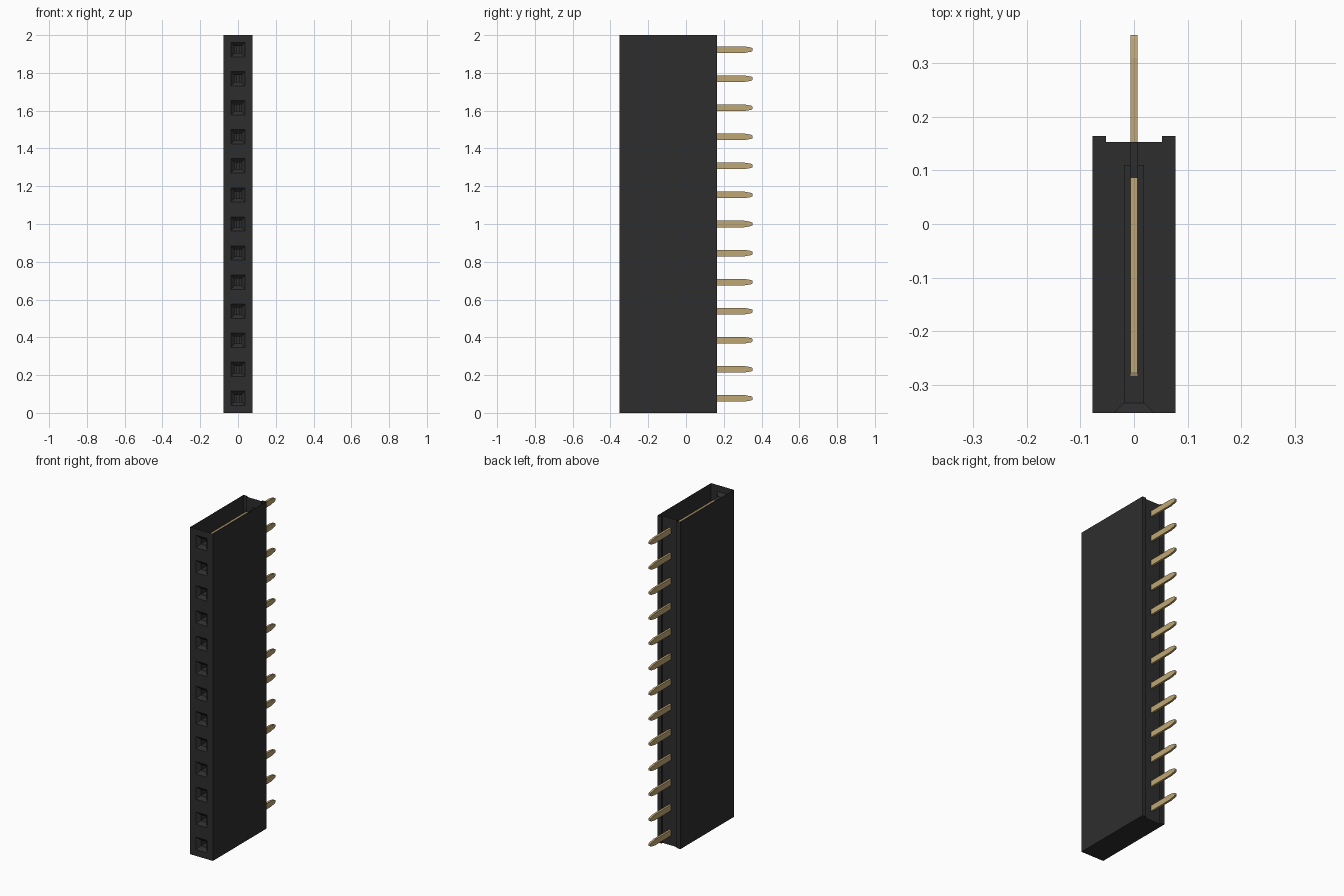
import bpy
import bmesh

cube = bpy.data.objects.get("Cube")
if cube:
    bpy.data.objects.remove(cube, do_unlink=True)

COUNT = 13
PITCH = 2.0 / COUNT
HALF = PITCH / 2
FRONT, BACK = -0.352, 0.164


def material(name, rgb):
    mat = bpy.data.materials.new(name)
    mat.use_nodes = True
    mat.diffuse_color = (*rgb, 1)
    bsdf = next(n for n in mat.node_tree.nodes if n.type == 'BSDF_PRINCIPLED')
    bsdf.inputs["Base Color"].default_value = (*rgb, 1)
    bsdf.inputs["Roughness"].default_value = 0.6
    return mat


black = material("black plastic", (0.027, 0.027, 0.027))
gold = material("gold metal", (0.53, 0.39, 0.175))


def finish(bm, name, mat):
    mesh = bpy.data.meshes.new(name)
    bm.to_mesh(mesh)
    bm.free()
    mesh.materials.append(mat)
    obj = bpy.data.objects.new(name, mesh)
    bpy.context.collection.objects.link(obj)
    return obj


def plate(bm, outline, half_x):
    """Extrude a closed (y, z) outline to both sides of x = 0."""
    left = [bm.verts.new((half_x, y, z)) for y, z in outline]
    right = [bm.verts.new((-half_x, y, z)) for y, z in outline]
    bm.faces.new(left)
    bm.faces.new(right[::-1])
    for i in range(len(outline)):
        j = (i + 1) % len(outline)
        bm.faces.new((left[j], left[i], right[i], right[j]))


centres = [HALF + i * PITCH for i in range(COUNT)]

# Housing walls: thin shell, open at the top, closed at the bottom,
# with a shallow channel along the back
profile = [(HALF, FRONT), (HALF, BACK), (0.052, BACK), (0.052, 0.153),
           (-0.052, 0.153), (-0.052, BACK), (-HALF, BACK), (-HALF, FRONT)]
bm = bmesh.new()
low = [bm.verts.new((x, y, 0)) for x, y in profile]
high = [bm.verts.new((x, y, 2)) for x, y in profile]
for i in range(len(profile) - 1):
    bm.faces.new((low[i], low[i + 1], high[i + 1], high[i]))
bm.faces.new(low[::-1])
finish(bm, "housing_walls", black)

# Front wall: one cell per contact, a funnel leading into a square tube
rings = [(HALF, FRONT), (0.038, FRONT), (0.0185, -0.333), (0.0185, 0.11)]
corners = [(-1, -1), (1, -1), (1, 1), (-1, 1)]
bm = bmesh.new()
for zc in centres:
    loops = [[bm.verts.new((sx * h, y, zc + sz * h)) for sx, sz in corners]
             for h, y in rings]
    for a, b in zip(loops, loops[1:]):
        for i in range(4):
            j = (i + 1) % 4
            bm.faces.new((a[i], a[j], b[j], b[i]))
    bm.faces.new(loops[-1])
bmesh.ops.remove_doubles(bm, verts=bm.verts, dist=1e-5)
finish(bm, "front_sockets", black)

# Blocks that hold each contact at the rear of its tube
bm = bmesh.new()
for zc in centres:
    plate(bm, [(0.086, zc - 0.0235), (0.153, zc - 0.0235),
               (0.153, zc + 0.0235), (0.086, zc + 0.0235)], 0.0075)
finish(bm, "contact_holders", black)

# Contacts: flat forks gripping the tube, with a tapered tail at the back
upper = [(0.352, 0.007), (0.345, 0.011), (0.308, 0.0175), (0.13, 0.0175),
         (0.13, 0.0225), (-0.275, 0.0225), (-0.283, 0.019), (0.113, 0.019)]
outline = [(y, -z) for y, z in upper[::-1]] + upper
bm = bmesh.new()
for zc in centres:
    plate(bm, [(y, zc + z) for y, z in outline], 0.0065)
bmesh.ops.recalc_face_normals(bm, faces=bm.faces)
finish(bm, "contact_pins", gold)
